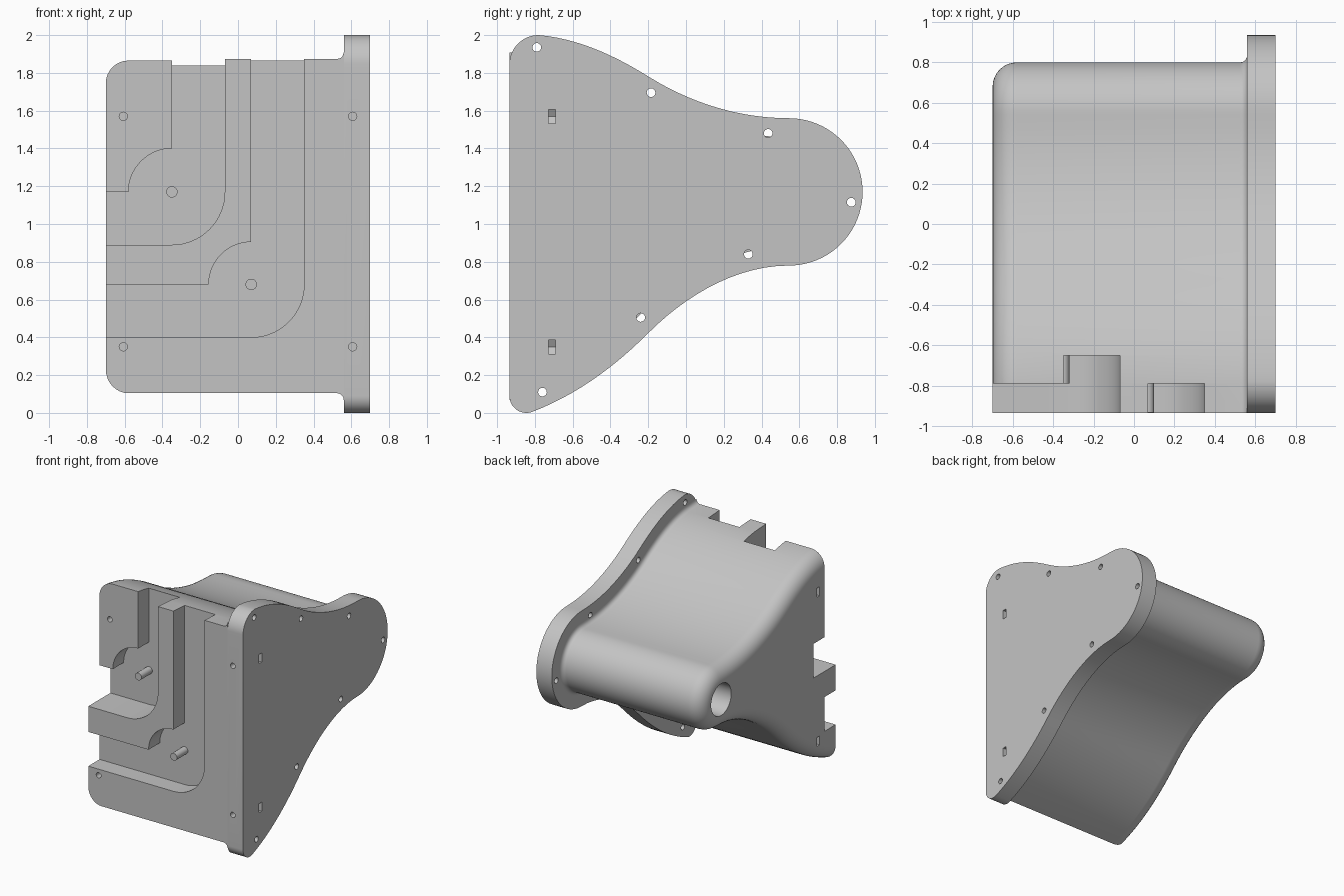
import bpy, bmesh, math
from mathutils import Vector
from mathutils.geometry import interpolate_bezier

if "Cube" in bpy.data.objects:
    bpy.data.objects.remove(bpy.data.objects["Cube"], do_unlink=True)

grey = bpy.data.materials.new("light grey")
grey.use_nodes = True
grey.diffuse_color = (0.55, 0.55, 0.55, 1)
grey.node_tree.nodes["Principled BSDF"].inputs["Base Color"].default_value = (0.55, 0.55, 0.55, 1)

FRONT = -0.935          # plane of the flat front
LEFT, JOINT, RIGHT = -0.70, 0.56, 0.70


def arc(cu, cv, r, a, b, n=16):
    angles = [math.radians(a + (b - a) * i / n) for i in range(n + 1)]
    return [(cu + r * math.cos(t), cv + r * math.sin(t)) for t in angles]


def curve(p, q, slope_p, slope_q, n=14):
    """Smooth curve between two points with given end slopes in degrees."""
    p, q = Vector((*p, 0)), Vector((*q, 0))
    h = (q - p).length / 2.95
    d = [Vector((math.cos(math.radians(s)), math.sin(math.radians(s)), 0)) for s in (slope_p, slope_q)]
    return [(v.x, v.y) for v in interpolate_bezier(p, p + d[0] * h, q - d[1] * h, q, n)]


def loft(name, sections, front_cut=False):
    bm = bmesh.new()
    rings = [[bm.verts.new(p) for p in s] for s in sections]
    for r1, r2 in zip(rings, rings[1:]):
        for i in range(len(r1)):
            j = (i + 1) % len(r1)
            bm.faces.new((r1[i], r1[j], r2[j], r2[i]))
    bm.faces.new(rings[0])
    bm.faces.new(rings[-1])
    if front_cut:
        cut = bmesh.ops.bisect_plane(bm, geom=bm.verts[:] + bm.edges[:] + bm.faces[:],
                                     plane_co=(0, FRONT, 0), plane_no=(0, -1, 0), clear_outer=True)
        edges = [e for e in cut["geom_cut"] if isinstance(e, bmesh.types.BMEdge)]
        bmesh.ops.edgeloop_fill(bm, edges=edges)
    bmesh.ops.recalc_face_normals(bm, faces=bm.faces[:])
    me = bpy.data.meshes.new(name)
    bm.to_mesh(me)
    bm.free()
    me.materials.append(grey)
    ob = bpy.data.objects.new(name, me)
    bpy.context.collection.objects.link(ob)
    return ob


def prism(name, outline, a, b, axis):
    place = (lambda t, u, v: (t, u, v)) if axis == "x" else (lambda t, u, v: (u, t, v))
    return loft(name, [[place(t, u, v) for u, v in outline] for t in (a, b)])


def circle(u, v, r, n=24):
    return arc(u, v, r, 0, 360, n)[:-1]


def select(ob):
    bpy.ops.object.select_all(action="DESELECT")
    ob.select_set(True)
    bpy.context.view_layer.objects.active = ob


def carve(ob, cutters):
    select(ob)
    for c in cutters:
        c.hide_render = True
        mod = ob.modifiers.new("cut", "BOOLEAN")
        mod.operation, mod.solver, mod.object = "DIFFERENCE", "EXACT", c
        bpy.ops.object.modifier_apply(modifier=mod.name)
    for c in cutters:
        bpy.data.objects.remove(c, do_unlink=True)


def smooth(ob):
    select(ob)
    bpy.ops.object.shade_smooth_by_angle(angle=math.radians(30))


# Side profile (y, z): upper S curve, round tail, lower S curve
upper = curve((-0.78, 2.0), (-0.198, 1.78), -5, -32) + curve((-0.198, 1.78), (0.545, 1.56), -32, 0)[1:]
tail = arc(0.545, 1.17, 0.39, 90, -90, 40)[1:-1]
lower = curve((0.545, 0.78), (-0.198, 0.424), 180, 225) + curve((-0.198, 0.424), (-0.813, 0.006), 225, 201)[1:]
spine = upper + tail + lower

# Flange plate with rounded front corners
flange = prism("flange_plate", arc(-0.78, 1.845, 0.155, 180, 90)[:-1] + spine
               + arc(-0.845, 0.09, 0.09, -69, -180)[1:], JOINT, RIGHT, "x")

# Body: inset profile, run past the front plane and trimmed there
ext = 0.6
long_spine = [(-0.78 - ext, 2.0 + ext * 0.06)] + spine + [(-0.813 - ext, 0.006 - ext * 0.38)]


def inset(x, d):
    ring = []
    for i, (y, z) in enumerate(long_spine):
        a = Vector(long_spine[max(i - 1, 0)])
        b = Vector(long_spine[min(i + 1, len(long_spine) - 1)])
        t = (b - a).normalized()
        ring.append((x, y + t.y * d, z - t.x * d))
    return ring


round_edge = arc(LEFT + 0.12, 0.255, 0.12, 180, 90, 8)
round_edge = [(x, 0.255 - (v - 0.255)) for x, v in round_edge]
joint_fillet = [(x, v) for x, v in arc(JOINT - 0.035, 0.1, 0.035, 90, 0, 5)]
body = loft("housing_body", [inset(x, d) for x, d in round_edge + joint_fillet], front_cut=True)


# Curved channels across the front
def channel(cx, cz, r_in, r_out, depth):
    outline = [(-0.9, cz - r_out)] + arc(cx, cz, r_out, -90, 0) + [(cx + r_out, 2.2), (cx, 2.2)]
    outline += arc(cx, cz, r_in, 90, 180) + [(-0.9, cz)]
    return prism("channel_cutter", outline, -1.2, depth, "y")


corner_step = prism("step_cutter", [(-0.9, 1.03)] + arc(-0.35, 1.17, 0.14, -90, 0)
                    + [(-0.21, 2.2), (-0.9, 2.2)], -1.2, -0.79, "y")
cutters = [corner_step, channel(-0.35, 1.17, 0.23, 0.28, -0.65), channel(0.07, 0.68, 0.225, 0.28, -0.79)]

# Blind bore in the round tail
cutters.append(prism("bore_cutter", circle(0.545, 1.17, 0.13, 40), -0.9, 0.5, "x"))


# Front screw holes with side nut slots
def fastener(side, z):
    slot = [(side * x, z + h) for x, h in
            ((0.8, -0.037), (0.585, -0.037), (0.564, 0), (0.585, 0.037), (0.8, 0.037))]
    return [prism("screw_cutter", circle(side * 0.607, z, 0.022, 16), -1.1, -0.62, "y"),
            prism("slot_cutter", slot, -0.728, -0.692, "y")]


for z in (1.57, 0.35):
    cutters += fastener(-1, z)
carve(body, cutters)

# Flange bolt holes
bolts = [(-0.79, 1.935), (-0.185, 1.695), (0.435, 1.48), (0.875, 1.115),
         (0.33, 0.84), (-0.24, 0.505), (-0.76, 0.11)]
holes = [prism("bolt_cutter", circle(y, z, 0.023, 16), 0.4, 0.9, "x") for y, z in bolts]
for z in (1.57, 0.35):
    holes += fastener(1, z)
carve(flange, holes)

# Pivot pins standing in the channels
upper_pin = prism("upper_pin", circle(-0.35, 1.17, 0.03), -0.79, -0.64, "y")
lower_pin = prism("lower_pin", circle(0.07, 0.68, 0.03), -0.932, -0.78, "y")

for ob in (body, flange, upper_pin, lower_pin):
    smooth(ob)
